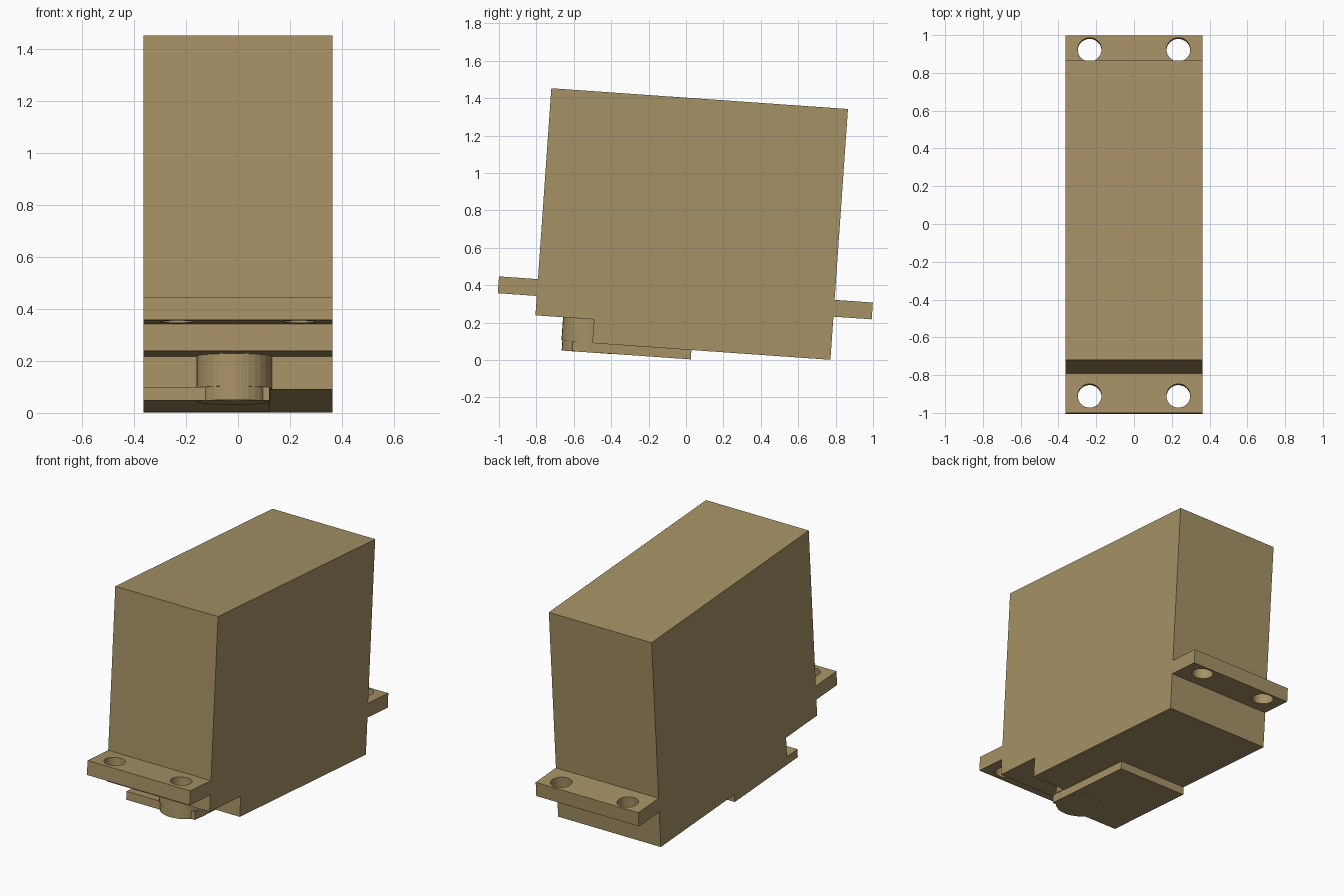
import bpy, bmesh, math
from mathutils import Matrix, Vector

cube = bpy.data.objects.get("Cube")
if cube:
    bpy.data.objects.remove(cube, do_unlink=True)

TILT = Matrix.Translation((0, 0, -0.003)) @ Matrix.Rotation(math.radians(-4), 4, 'X')
HALF_WIDTH = 0.363

tan = bpy.data.materials.new("tan_plastic")
tan.use_nodes = True
TAN = (0.38, 0.285, 0.13, 1)
tan.diffuse_color = TAN
tan.node_tree.nodes["Principled BSDF"].inputs["Base Color"].default_value = TAN


def finish(name, bm):
    bmesh.ops.recalc_face_normals(bm, faces=bm.faces)
    mesh = bpy.data.meshes.new(name)
    bm.to_mesh(mesh)
    bm.free()
    mesh.materials.append(tan)
    obj = bpy.data.objects.new(name, mesh)
    bpy.context.collection.objects.link(obj)
    obj.matrix_world = TILT
    return obj


def extrude_profile(name, points, x0, x1):
    """Side profile of (y, z) points pulled from x0 to x1."""
    bm = bmesh.new()
    face = bm.faces.new([bm.verts.new((x0, y, z)) for y, z in points])
    grown = bmesh.ops.extrude_face_region(bm, geom=[face])["geom"]
    moved = [v for v in grown if isinstance(v, bmesh.types.BMVert)]
    bmesh.ops.translate(bm, verts=moved, vec=Vector((x1 - x0, 0, 0)))
    return finish(name, bm)


def add_cylinder(bm, x, y, radius, z0, z1):
    bmesh.ops.create_cone(bm, cap_ends=True, segments=32, radius1=radius,
                          radius2=radius, depth=z1 - z0,
                          matrix=Matrix.Translation((x, y, (z0 + z1) / 2)))


# Case with mounting tabs and the notch under its front
front, back = -0.82, 0.77
tab_low, tab_high = 0.289, 0.379
case = extrude_profile("case", [
    (front, 1.402), (front, tab_high), (-1.029, tab_high), (-1.029, tab_low),
    (front, tab_low), (front, 0.185), (-0.506, 0.185), (-0.506, 0.058),
    (back, 0.058), (back, tab_low), (0.975, tab_low), (0.975, tab_high),
    (back, tab_high), (back, 1.402)], -HALF_WIDTH, HALF_WIDTH)

# Screw holes through the tabs
bm = bmesh.new()
for x in (-0.235, 0.235):
    for y in (-0.938, 0.899):
        add_cylinder(bm, x, y, 0.063, tab_low - 0.05, tab_high + 0.05)
cutter = finish("hole_cutter", bm)
cutter.hide_render = True
cut = case.modifiers.new("screw_holes", 'BOOLEAN')
cut.operation = 'DIFFERENCE'
cut.solver = 'EXACT'
cut.object = cutter
bpy.context.view_layer.objects.active = case
case.select_set(True)
bpy.ops.object.modifier_apply(modifier=cut.name)
bpy.data.objects.remove(cutter, do_unlink=True)

# Raised plate on the underside
extrude_profile("bottom_plate", [(-0.612, 0.008), (0.025, 0.008),
                                 (0.025, 0.06), (-0.612, 0.06)], -HALF_WIDTH, 0.122)

# Round shaft housing in the notch, with a slimmer foot
bm = bmesh.new()
add_cylinder(bm, -0.015, -0.527, 0.145, 0.06, 0.195)
finish("shaft_housing", bm)
bm = bmesh.new()
add_cylinder(bm, -0.015, -0.527, 0.14, 0.007, 0.06)
finish("shaft_foot", bm)
